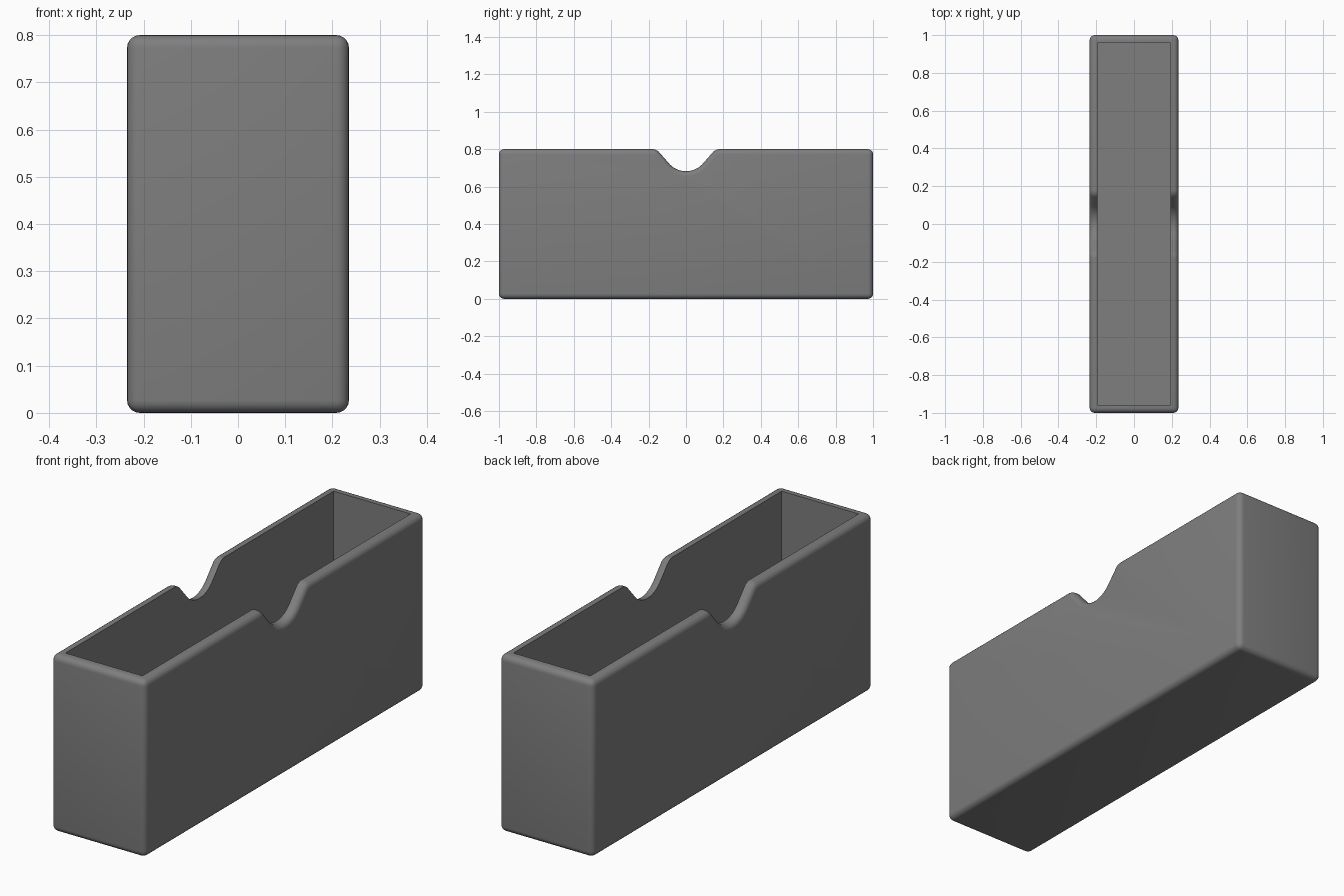
import bpy, bmesh, math

if "Cube" in bpy.data.objects:
    bpy.data.objects.remove(bpy.data.objects["Cube"])

HALF_X, HALF_Y, HEIGHT = 0.235, 1.0, 0.8
WALL = 0.043
ROUND = 0.027

grey = bpy.data.materials.new("mid grey")
grey.diffuse_color = (0.21, 0.21, 0.21, 1)
grey.use_nodes = True
grey.node_tree.nodes["Principled BSDF"].inputs["Base Color"].default_value = grey.diffuse_color


def mesh_object(name, bm):
    bmesh.ops.recalc_face_normals(bm, faces=bm.faces[:])
    mesh = bpy.data.meshes.new(name)
    bm.to_mesh(mesh)
    bm.free()
    mesh.materials.append(grey)
    ob = bpy.data.objects.new(name, mesh)
    bpy.context.collection.objects.link(ob)
    return ob


# Right half of the finger notch: bottom arc, straight flank, rounded shoulder
R, r, reach, sweep = 0.12, 0.05, 0.18, math.radians(49)
flank = (reach - (R + r) * math.sin(sweep)) / math.cos(sweep)
depth = (R + r) * (1 - math.cos(sweep)) + flank * math.sin(sweep)
steps = 10
angles = [sweep * i / steps for i in range(steps + 1)]
half = [(R * math.sin(a), HEIGHT - depth + R * (1 - math.cos(a))) for a in angles]
half += [(reach - r * math.sin(a), HEIGHT - r * (1 - math.cos(a))) for a in reversed(angles)]
notch = [(-y, z) for y, z in reversed(half[1:])] + half

# Outer body: side profile swept across the width
profile = [(-HALF_Y, 0), (-HALF_Y, HEIGHT)] + notch + [(HALF_Y, HEIGHT), (HALF_Y, 0)]
bm = bmesh.new()
face = bm.faces.new([bm.verts.new((-HALF_X, y, z)) for y, z in profile])
swept = bmesh.ops.extrude_face_region(bm, geom=[face])["geom"]
bmesh.ops.translate(bm, vec=(2 * HALF_X, 0, 0),
                    verts=[v for v in swept if isinstance(v, bmesh.types.BMVert)])
box = mesh_object("card_box", bm)

# Soft outer edges
bevel = box.modifiers.new("soft_edges", "BEVEL")
bevel.width, bevel.segments = ROUND, 5
bevel.limit_method, bevel.angle_limit = "ANGLE", math.radians(60)

# Hollow inside
bm = bmesh.new()
bmesh.ops.create_cube(bm, size=1)
for v in bm.verts:
    v.co.x *= 2 * (HALF_X - WALL)
    v.co.y *= 2 * (HALF_Y - WALL)
    v.co.z = WALL if v.co.z < 0 else HEIGHT + 0.2
cutter = mesh_object("cavity_cutter", bm)
cutter.hide_render = True
cutter.hide_set(True)
hollow = box.modifiers.new("hollow", "BOOLEAN")
hollow.operation, hollow.object, hollow.solver = "DIFFERENCE", cutter, "EXACT"

# Apply the modifiers, drop the helper and smooth the rounded edges
bpy.context.view_layer.objects.active = box
box.select_set(True)
for name in ("soft_edges", "hollow"):
    bpy.ops.object.modifier_apply(modifier=name)
bpy.data.objects.remove(cutter)
bpy.ops.object.shade_smooth_by_angle(angle=math.radians(35))
